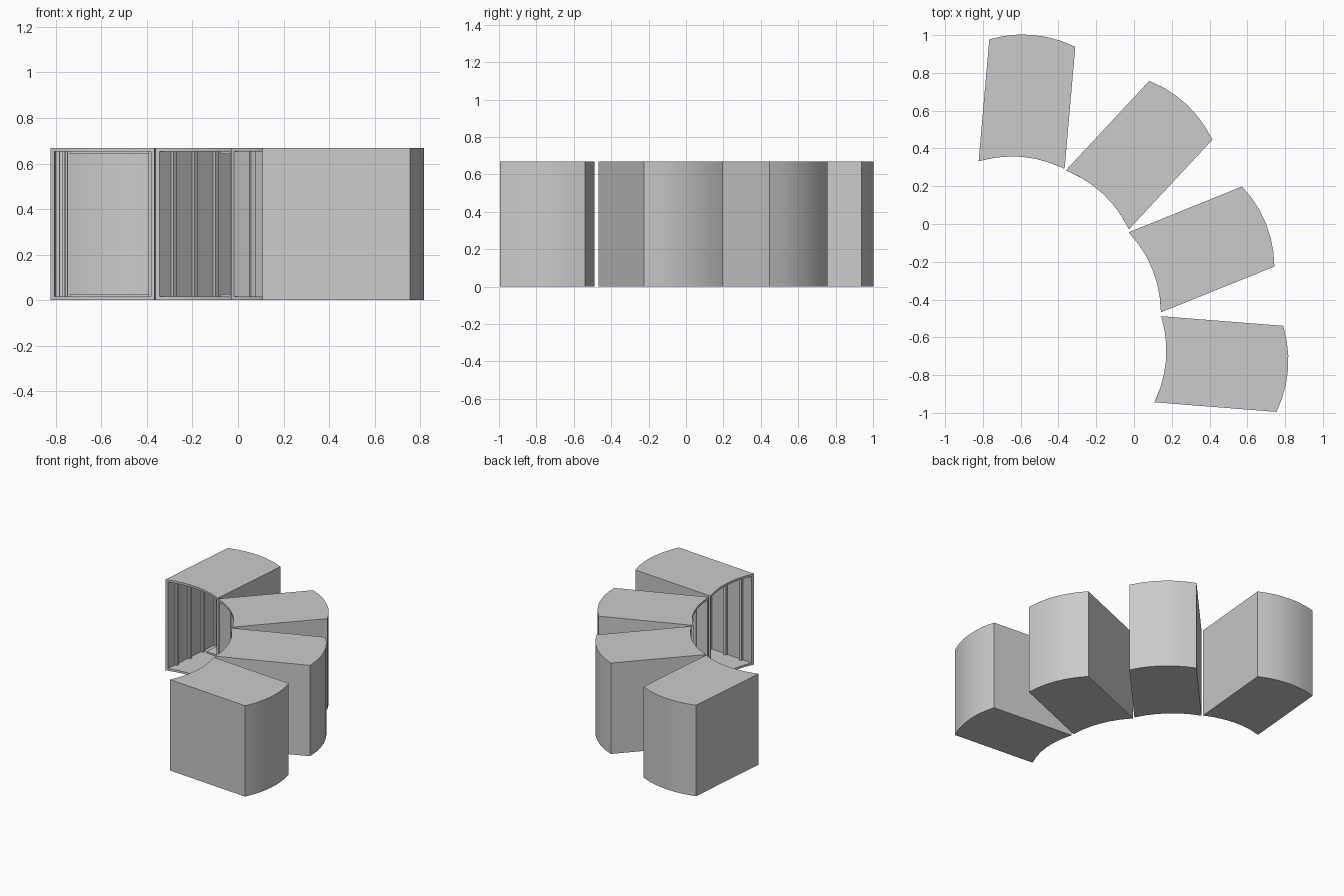
import bpy, bmesh
from math import radians, sqrt
from mathutils import Matrix

if "Cube" in bpy.data.objects:
    bpy.data.objects.remove(bpy.data.objects["Cube"])

HW, LEN, H, WALL, SEG = 0.2285, 0.648, 0.668, 0.016, 6
RAD = 0.62  # radius of the curved front and back

# local axes: x = depth (away from the opening), y = across, z = up
def arc(y):
    return sqrt(RAD**2 - y**2) - sqrt(RAD**2 - HW**2)

def footprint(hw, depth):
    ys = [-hw + 2 * hw * i / SEG for i in range(SEG + 1)]
    return [(arc(y), y) for y in ys] + [(depth + arc(y), y) for y in reversed(ys)]

def finish(bm, name, mat):
    bmesh.ops.recalc_face_normals(bm, faces=bm.faces)
    me = bpy.data.meshes.new(name)
    bm.to_mesh(me)
    bm.free()
    ob = bpy.data.objects.new(name, me)
    ob.matrix_world = mat
    bpy.context.collection.objects.link(ob)
    return ob

def ring(bm, pts, z):
    return [bm.verts.new((x, y, z)) for x, y in pts]

# hollow box, open on its concave side
def shell(name, mat):
    bm = bmesh.new()
    outer, inner = footprint(HW, LEN), footprint(HW - WALL, LEN - WALL)
    ob_, ot = ring(bm, outer, 0), ring(bm, outer, H)
    ib, it = ring(bm, inner, WALL), ring(bm, inner, H - WALL)
    n = len(outer)
    for b, t in ((ob_, ot), (ib, it)):
        bm.faces.new(b)
        bm.faces.new(t)
        for i in range(SEG, n):
            j = (i + 1) % n
            bm.faces.new((b[i], b[j], t[j], t[i]))
    # rim around the opening
    for o, k in ((ob_, ib), (ot, it)):
        for i in range(SEG):
            bm.faces.new((o[i], o[i + 1], k[i + 1], k[i]))
    for i in (0, SEG):
        bm.faces.new((ob_[i], ib[i], it[i], ot[i]))
    ob = finish(bm, name, mat)
    bpy.ops.object.select_all(action='DESELECT')
    ob.select_set(True)
    bpy.context.view_layer.objects.active = ob
    bpy.ops.object.shade_smooth_by_angle(angle=radians(30))

def add_box(bm, centre, size):
    bmesh.ops.create_cube(bm, size=1, matrix=Matrix.Translation(centre) @ Matrix.Diagonal((*size, 1)))

# upright ribs on both side walls
def ribs(name, mat):
    bm = bmesh.new()
    for side in (-1, 1):
        for k in range(4):
            add_box(bm, (0.09 + 0.135 * k, side * (HW - WALL - 0.008), H / 2),
                    (0.02, 0.018, H - 2 * WALL))
    finish(bm, name, mat)

# low strips on the floor and ceiling
def strips(name, mat):
    bm = bmesh.new()
    for z in (WALL + 0.005, H - WALL - 0.005):
        add_box(bm, (0.48, 0, z), (0.24, 0.35, 0.012))
    finish(bm, name, mat)

# four boxes fanned along a curve: opening midpoint and heading
for i, (x, y, a) in enumerate([(-0.595, 0.312, 85), (-0.194, 0.128, 47),
                               (0.057, -0.256, 22), (0.126, -0.716, -4.5)], 1):
    m = Matrix.Translation((x, y, 0)) @ Matrix.Rotation(radians(a), 4, 'Z')
    shell(f"box_shell_{i}", m)
    ribs(f"side_ribs_{i}", m)
    strips(f"floor_ceiling_strips_{i}", m)
